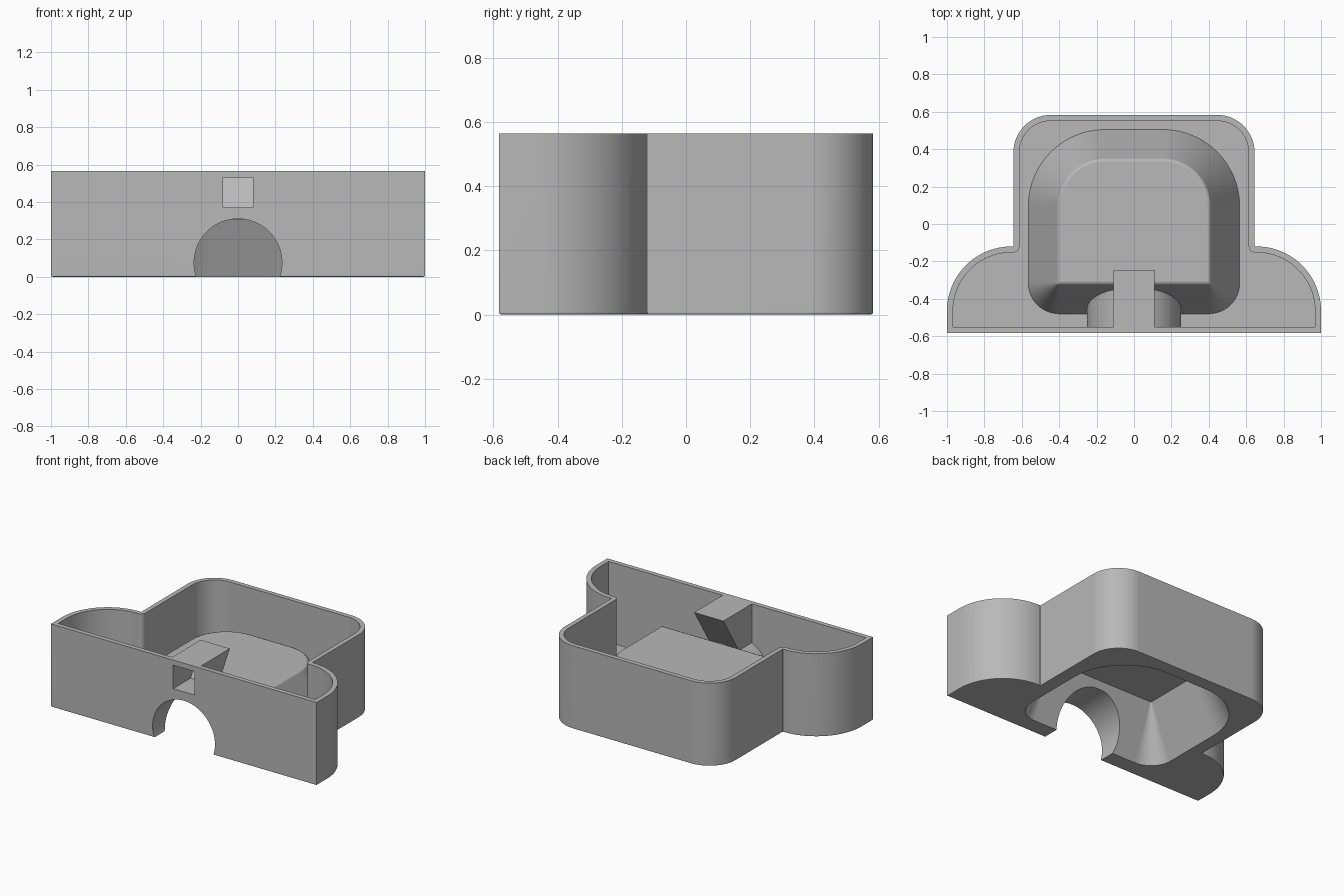
import bpy, bmesh
from math import sin, cos, radians

if "Cube" in bpy.data.objects:
    bpy.data.objects.remove(bpy.data.objects["Cube"], do_unlink=True)

HEIGHT = 0.565
WALL = 0.032
FLOOR = 0.016


def arc(cx, cy, r, a0, a1, n):
    return [(cx + r * cos(radians(a0 + (a1 - a0) * i / n)),
             cy + r * sin(radians(a0 + (a1 - a0) * i / n))) for i in range(n + 1)]


def mirrored(half):
    """Close a right-hand half outline by mirroring it across x = 0."""
    return half + [(-x, y) for x, y in reversed(half)]


def wall_outline(inset, corner_steps):
    """Rounded box with a quarter-round lobe on each side of the front."""
    half = arc(0.445, 0.383, 0.2 - inset, 90, 0, 16)
    half += arc(0.645, -0.12, max(inset, 0.001), 180, 270, corner_steps)
    half += arc(0.655, -0.465, 0.345 - inset, 90, 0, 24)
    half.append((1 - inset, -0.583 + inset))
    return mirrored(half)


def hump_outline(inset):
    """Rounded box with wide back corners and tight front corners."""
    x, back, front = 0.565 - inset, 0.505 - inset, -0.48 + inset
    rb, rf = 0.41 - inset, max(0.165 - inset, 0.005)
    half = arc(x - rb, back - rb, rb, 90, 0, 16)
    half += arc(x - rf, front + rf, rf, 0, -90, 12)
    return mirrored(half)


def loft(name, rings):
    """Skin a stack of 3D rings and cap both ends."""
    bm = bmesh.new()
    loops = [[bm.verts.new(p) for p in ring] for ring in rings]
    for a, b in zip(loops, loops[1:]):
        for i in range(len(a)):
            j = (i + 1) % len(a)
            bm.faces.new((a[i], a[j], b[j], b[i]))
    bm.faces.new(loops[0])
    bm.faces.new(loops[-1])
    bmesh.ops.recalc_face_normals(bm, faces=bm.faces)
    mesh = bpy.data.meshes.new(name)
    bm.to_mesh(mesh)
    bm.free()
    obj = bpy.data.objects.new(name, mesh)
    bpy.context.collection.objects.link(obj)
    return obj


def stack(name, outline, levels):
    return loft(name, [[(x, y, z) for x, y in outline(d)] for z, d in levels])


def along_y(name, profile, y0, y1):
    return loft(name, [[(x, y, z) for x, z in profile] for y in (y0, y1)])


def along_x(name, profile, half_width):
    return loft(name, [[(x, y, z) for y, z in profile] for x in (-half_width, half_width)])


def subtract(target, cutters):
    for cutter in cutters:
        cutter.hide_render = True
        mod = target.modifiers.new("cut", "BOOLEAN")
        mod.operation = "DIFFERENCE"
        mod.solver = "EXACT"
        mod.object = cutter
        bpy.context.view_layer.objects.active = target
        bpy.ops.object.modifier_apply(modifier=mod.name)
        bpy.data.objects.remove(cutter, do_unlink=True)


# Solid body with a softly rounded bottom edge
housing = stack("housing", lambda d: wall_outline(d, 1),
                [(0, 0.008), (0.0025, 0.0025), (0.008, 0), (HEIGHT, 0)])

# Inner room, minus the hump, arch sleeve and latch block left standing in it
room = stack("room", lambda d: wall_outline(WALL, 6), [(FLOOR, 0), (0.62, 0)])
hump = stack("hump", hump_outline,
             [(0.005, -0.005), (0.355, 0.153), (0.364, 0.161), (0.37, 0.175)])
sleeve = along_y("sleeve", arc(0, 0.075, 0.251, -15, 195, 48), -0.57, -0.33)
latch_block = along_x("latch_block", [(-0.565, 0.7), (-0.245, 0.7),
                                      (-0.245, HEIGHT), (-0.565, 0.053)], 0.11)
subtract(room, [hump, sleeve, latch_block])

# Cavity under the hump, front archway and square latch pocket
cavity = stack("cavity", hump_outline,
               [(-0.03, 0.0105), (0, 0.0105), (0.354, 0.17)])
archway = along_y("archway", arc(0, 0.075, 0.235, 0, 354, 59), -0.7, -0.331)
pocket = along_x("pocket", [(-0.7, 0.37), (-0.395, 0.37),
                            (-0.3, 0.53), (-0.7, 0.53)], 0.08)
subtract(housing, [room, cavity, archway, pocket])

# Plain grey finish
grey = bpy.data.materials.new("plain grey")
grey.use_nodes = True
colour = (0.48, 0.48, 0.48, 1)
grey.diffuse_color = colour
grey.node_tree.nodes["Principled BSDF"].inputs["Base Color"].default_value = colour
housing.data.materials.clear()
housing.data.materials.append(grey)
for face in housing.data.polygons:
    face.material_index = 0

# Smooth curves, crisp edges
bpy.ops.object.select_all(action="DESELECT")
housing.select_set(True)
bpy.context.view_layer.objects.active = housing
bpy.ops.object.shade_smooth_by_angle(angle=radians(30))
weighted = housing.modifiers.new("even_shading", "WEIGHTED_NORMAL")
weighted.keep_sharp = True
